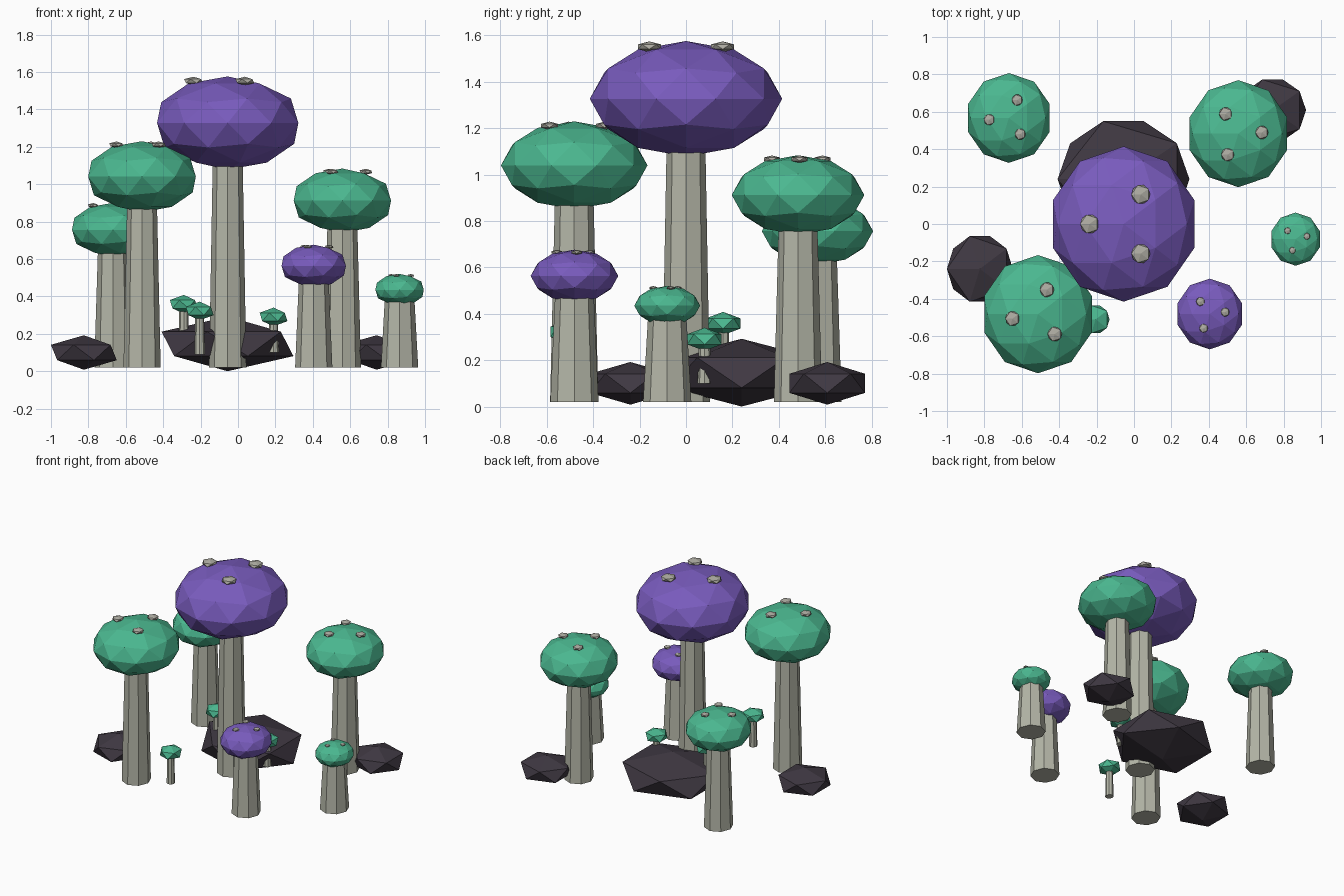
import bpy
from math import cos, sin, pi, radians

if "Cube" in bpy.data.objects:
    bpy.data.objects.remove(bpy.data.objects["Cube"], do_unlink=True)


def material(name, rgb):
    mat = bpy.data.materials.new(name)
    mat.use_nodes = True
    mat.diffuse_color = (*rgb, 1)
    mat.node_tree.nodes["Principled BSDF"].inputs["Base Color"].default_value = (*rgb, 1)
    return mat


PURPLE = material("purple_cap", (0.19, 0.105, 0.51))
GREEN = material("green_cap", (0.07, 0.48, 0.28))
STEM = material("pale_stem", (0.46, 0.47, 0.39))
SPOT = material("grey_spot", (0.42, 0.41, 0.36))
ROCK = material("dark_rock", (0.05, 0.04, 0.055))

FLAT = 0.6       # cap height relative to its depth
NARROW = 0.957   # cap width relative to its depth


def finish(name, mat):
    ob = bpy.context.object
    ob.name = name
    ob.data.materials.append(mat)
    return ob


def facet_ball(name, mat, location, radii, detail=1):
    bpy.ops.mesh.primitive_ico_sphere_add(
        subdivisions=detail, radius=1, location=location, rotation=(0, 0, pi))
    finish(name, mat).scale = radii


def stem(name, x, y, bottom, top, r_bottom, r_top):
    bpy.ops.mesh.primitive_cone_add(
        vertices=8, radius1=r_bottom, radius2=r_top, depth=top - bottom,
        location=(x, y, (top + bottom) / 2))
    finish(name, STEM).scale.x = NARROW


def mushroom(name, mat, x, y, z, r, turn):
    # Stem, faceted cap and a ring of three spots
    stem(name + "_stem", x, y, 0.02, z, 0.104, 0.08)
    facet_ball(name + "_cap", mat, (x, y, z), (r * NARROW, r, r * FLAT), 2)
    for i in range(3):
        a = radians(turn + 120 * i)
        place = (x + 0.44 * r * cos(a), y + 0.44 * r * sin(a), z + 0.9 * r * FLAT)
        facet_ball(f"{name}_spot_{i + 1}", SPOT, place, (0.135 * r, 0.14 * r, 0.056 * r))


def sprout(name, x, y, z, bottom):
    # Small mushroom with a simpler cap
    stem(name + "_stem", x, y, bottom, z, 0.03, 0.024)
    facet_ball(name + "_cap", GREEN, (x, y, z), (0.083, 0.087, 0.05))


# Large mushrooms
mushroom("giant_mushroom", PURPLE, -0.055, 0.0, 1.327, 0.415, 60)
mushroom("tall_mushroom", GREEN, -0.513, -0.482, 1.04, 0.316, 70)
mushroom("back_left_mushroom", GREEN, 0.558, 0.483, 0.912, 0.286, 3)
mushroom("back_right_mushroom", GREEN, -0.669, 0.567, 0.756, 0.24, 65)
mushroom("front_mushroom", PURPLE, 0.405, -0.481, 0.563, 0.189, 7)
mushroom("short_mushroom", GREEN, 0.864, -0.081, 0.435, 0.142, 14)

# Sprouts
sprout("rock_sprout", -0.29, 0.16, 0.358, 0.15)
sprout("front_sprout", -0.205, -0.51, 0.322, 0.09)
sprout("side_sprout", 0.19, 0.08, 0.29, 0.1)

# Rocks
facet_ball("large_rock", ROCK, (-0.056, 0.24, 0.146), (0.394, 0.364, 0.146))
facet_ball("right_rock", ROCK, (-0.824, -0.24, 0.1), (0.197, 0.206, 0.092))
facet_ball("left_rock", ROCK, (0.741, 0.609, 0.1), (0.2, 0.192, 0.092))
